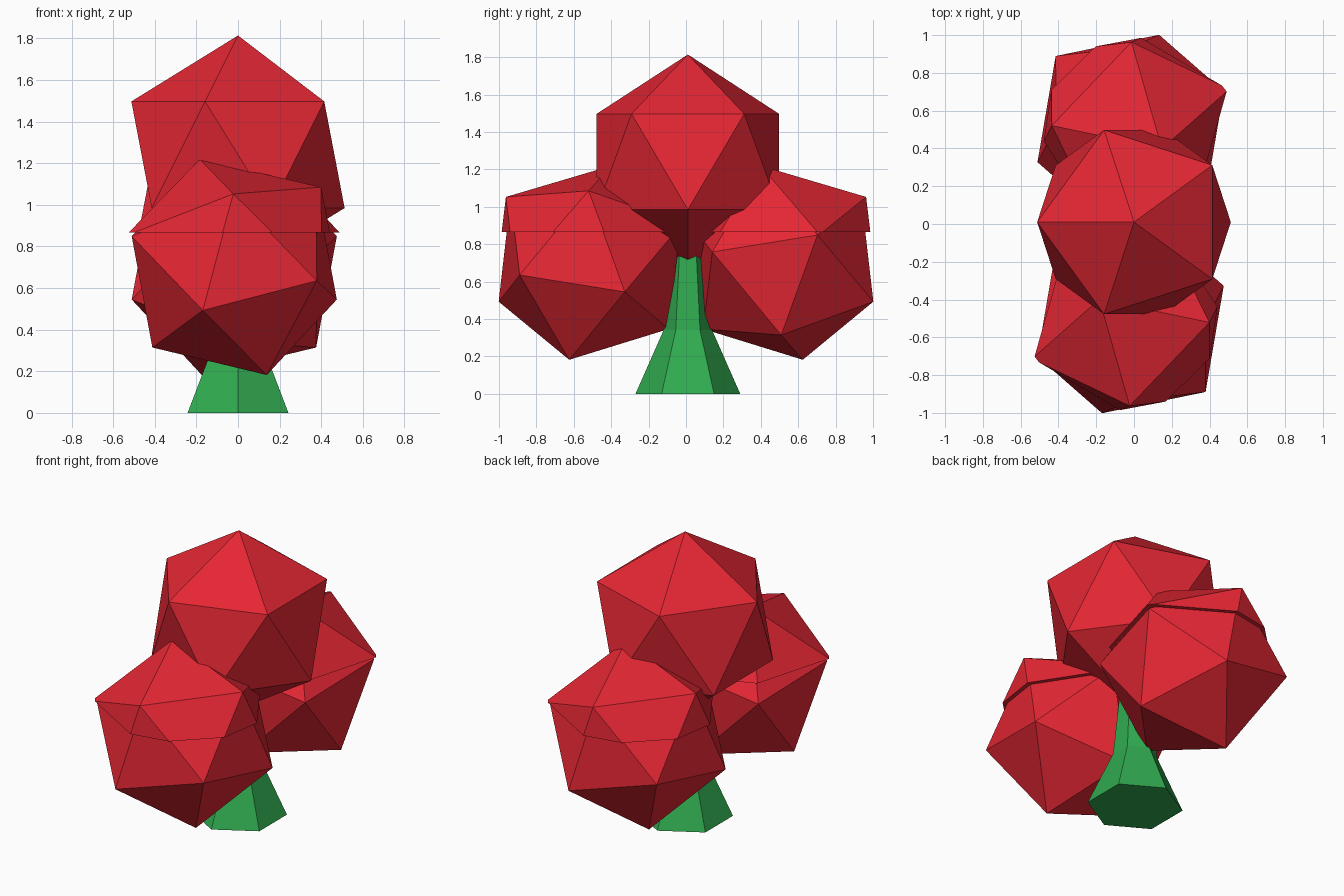
import bpy, bmesh, math
from mathutils import Matrix, Vector

if "Cube" in bpy.data.objects:
    bpy.data.objects.remove(bpy.data.objects["Cube"])


def material(name, rgb):
    m = bpy.data.materials.new(name)
    m.diffuse_color = (*rgb, 1)
    m.use_nodes = True
    m.node_tree.nodes["Principled BSDF"].inputs["Base Color"].default_value = m.diffuse_color
    return m


red = material("red", (0.78, 0.02, 0.034))
green = material("green", (0.03, 0.41, 0.08))


def add(name, bm, mat):
    bmesh.ops.recalc_face_normals(bm, faces=bm.faces)
    me = bpy.data.meshes.new(name)
    bm.to_mesh(me)
    bm.free()
    me.materials.append(mat)
    ob = bpy.data.objects.new(name, me)
    bpy.context.collection.objects.link(ob)


def lobe(name, radius, matrix, cut=None):
    """Twenty-sided ball; with cut, only the part above that height, closed below."""
    bm = bmesh.new()
    bmesh.ops.create_icosphere(bm, subdivisions=1, radius=radius, matrix=matrix)
    if cut is not None:
        bmesh.ops.bisect_plane(bm, geom=bm.verts[:] + bm.edges[:] + bm.faces[:],
                               plane_co=(0, 0, cut), plane_no=(0, 0, 1), clear_inner=True)
        bmesh.ops.holes_fill(bm, edges=[e for e in bm.edges if e.is_boundary])
    add(name, bm, red)


# Top lobe, standing on a corner
lobe("top_lobe", 0.573, Matrix.Translation((0, 0.01, 1.241)) @ Matrix.Rotation(math.pi, 4, 'Z'))

# Tilt of the side lobes, from the directions of two neighbouring corners
low = Vector((0.157, -0.11, -0.517)).normalized()
side = Vector((-0.15, -0.485, -0.205))
x = -(side - low * side.dot(low)).normalized()
z = -low
tilt = Matrix((x, z.cross(x), z)).transposed().to_4x4()

# Side lobes, each with a slightly wider cap over it
for name, y, turn in (("front", -0.515, 0), ("back", 0.515, math.pi)):
    place = Matrix.Translation((-0.018, y, 0.697))
    turned = Matrix.Rotation(turn, 4, 'Z') @ tilt
    lobe(name + "_lobe", 0.549, place @ turned)
    lobe(name + "_lobe_cap", 0.549, place @ Matrix.Diagonal((1.06, 1.06, 1.015, 1)) @ turned, 0.866)

# Six-sided flared stem
bm = bmesh.new()
rings = []
for h, r in ((0, 0.28), (0.34, 0.13), (0.8, 0.085)):
    rings.append([bm.verts.new((r * math.sin(i * math.pi / 3),
                                0.01 + r * math.cos(i * math.pi / 3), h)) for i in range(6)])
for a, b in zip(rings, rings[1:]):
    for i in range(6):
        j = (i + 1) % 6
        bm.faces.new((a[i], a[j], b[j], b[i]))
bm.faces.new(rings[0])
bm.faces.new(rings[-1])
add("stem", bm, green)
